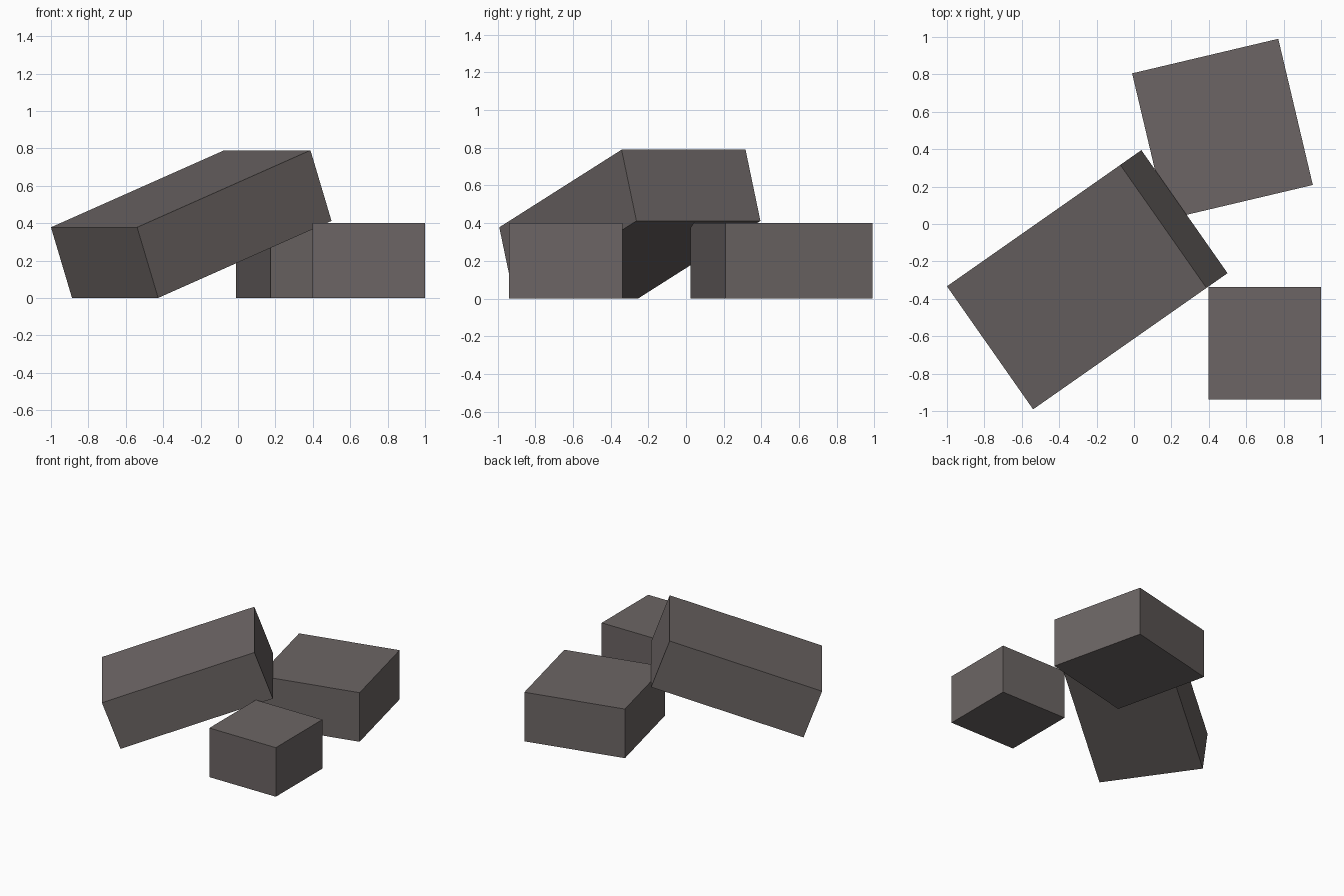
import bpy
from math import radians

if "Cube" in bpy.data.objects:
    bpy.data.objects.remove(bpy.data.objects["Cube"])

stone = bpy.data.materials.new("dark_warm_grey_stone")
stone.diffuse_color = (0.150, 0.131, 0.128, 1.0)
stone.use_nodes = True
stone.node_tree.nodes["Principled BSDF"].inputs["Base Color"].default_value = stone.diffuse_color


def block(name, size, centre, tilt=0.0, heading=0.0):
    """Sharp-edged block, pitched up by tilt, then turned by heading (degrees)."""
    bpy.ops.mesh.primitive_cube_add(size=1, location=centre)
    obj = bpy.context.object
    obj.name = name
    obj.scale = size
    obj.rotation_euler = (0, radians(-tilt), radians(heading))
    obj.data.materials.append(stone)
    return obj


# small block lying square to the axes
block("small_block", (0.602, 0.602, 0.402), (0.699, -0.638, 0.201))

# wide flat block, slightly turned
block("wide_block", (0.803, 0.803, 0.402), (0.473, 0.507, 0.201), heading=13.3)

# long block leaning up onto the other two
block("leaning_block", (1.204, 0.803, 0.402), (-0.25, -0.298, 0.395),
      tilt=20, heading=35)
